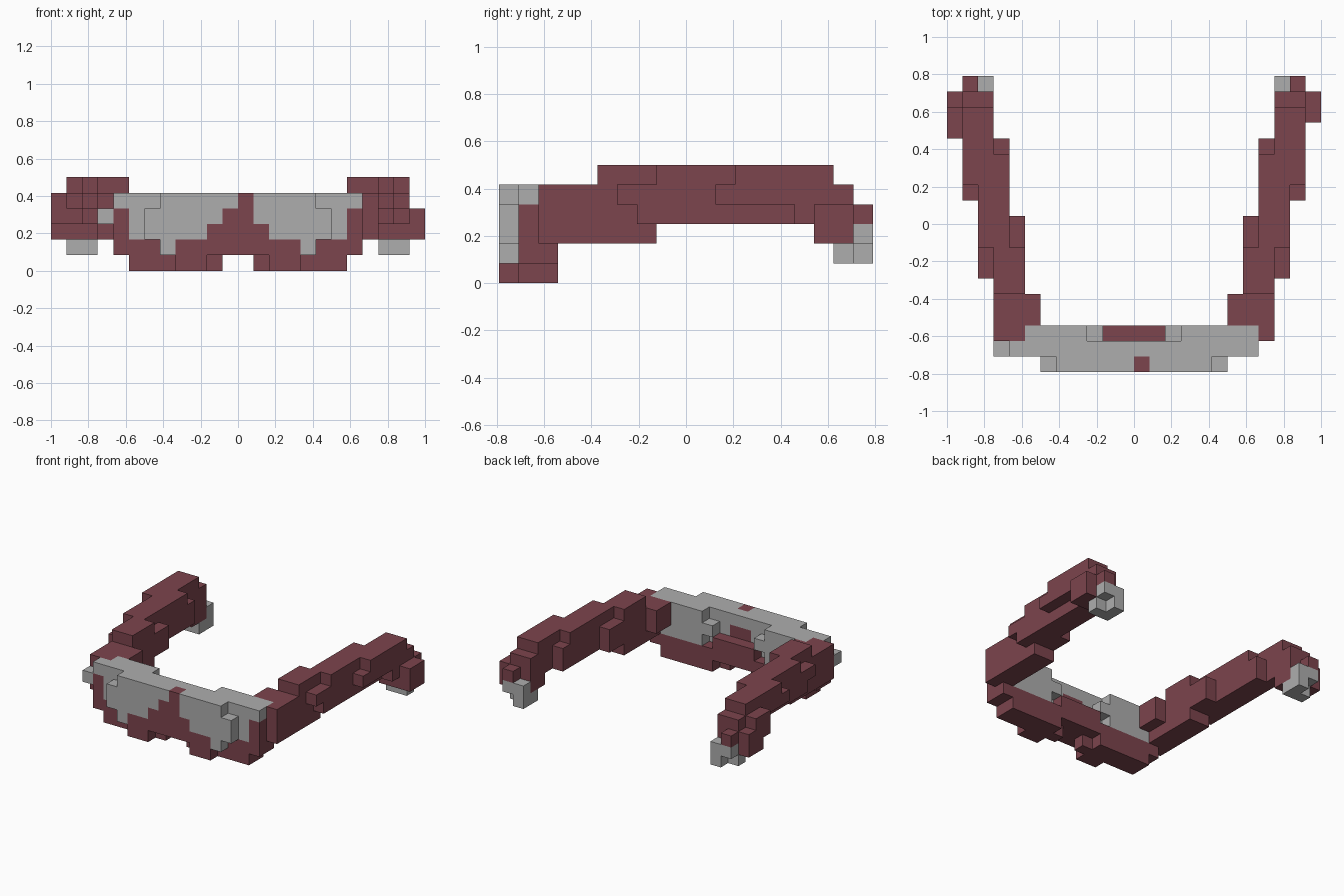
import bpy, bmesh, math
from mathutils import Vector

cube = bpy.data.objects.get("Cube")
if cube:
    bpy.data.objects.remove(cube, do_unlink=True)

U = 1 / 12            # edge of one block
Y0 = -9.5 * U         # front of the model
RED, GREY = 0, 1


def make_material(name, rgb):
    m = bpy.data.materials.new(name)
    m.use_nodes = True
    m.diffuse_color = (*rgb, 1)
    m.node_tree.nodes["Principled BSDF"].inputs["Base Color"].default_value = (*rgb, 1)
    return m


MATERIALS = [make_material("dark red", (0.202, 0.058, 0.074)),
             make_material("light grey", (0.423, 0.423, 0.423))]


def fill(cells, colour, x0, x1, y0, y1, z0, z1):
    """Fill a box of blocks; later boxes repaint earlier ones."""
    for x in range(x0, x1):
        for y in range(y0, y1):
            for z in range(z0, z1):
                cells[(x, y, z)] = colour


def fill_both(cells, colour, x0, x1, *rest):
    fill(cells, colour, x0, x1, *rest)
    fill(cells, colour, -x1, -x0, *rest)


# Front panel: grey shield with clipped corners
panel = {}
fill(panel, GREY, -5, 5, 0, 1, 1, 5)
fill(panel, GREY, -6, 6, 0, 1, 2, 4)
fill(panel, GREY, -8, 8, 1, 2, 2, 5)
fill_both(panel, GREY, 3, 7, 2, 3, 2, 5)
fill(panel, GREY, 7, 8, 2, 3, 4, 5)
fill_both(panel, GREY, 2, 3, 2, 3, 3, 4)
# Red side posts and corners
fill_both(panel, RED, 7, 8, 1, 3, 2, 4)
fill_both(panel, RED, 8, 9, 2, 3, 2, 5)
fill(panel, RED, -8, -7, 2, 3, 4, 5)
fill(panel, GREY, -9, -8, 1, 2, 3, 4)
# Red lower rim, feet and back shelf
fill(panel, RED, -4, 4, 0, 1, 1, 2)
fill(panel, RED, -8, 8, 1, 3, 1, 2)
fill_both(panel, RED, 2, 4, 0, 1, 0, 1)
fill_both(panel, RED, 1, 7, 1, 2, 0, 1)
fill_both(panel, RED, 2, 7, 2, 3, 0, 1)
fill(panel, RED, -2, 2, 2, 3, 2, 3)
# Red stepped peak in the middle
fill(panel, RED, -2, 2, 0, 2, 2, 3)
fill(panel, RED, -1, 1, 0, 2, 3, 4)
fill(panel, RED, 0, 1, 0, 1, 4, 5)

# Arm layers from the underside up: x0, x1, y0, y1 for each height
ARM = {
    2: [(7, 9, 3, 6), (7, 9, 6, 8), (9, 12, 16, 18)],
    3: [(6, 9, 3, 5), (7, 9, 5, 7), (7, 10, 7, 10), (8, 10, 10, 15),
        (9, 11, 15, 18), (10, 11, 18, 19), (11, 12, 16, 18)],
    4: [(6, 9, 3, 5), (7, 9, 5, 6), (7, 10, 6, 10), (8, 10, 10, 11),
        (8, 11, 11, 15), (9, 11, 15, 18)],
    5: [(7, 9, 5, 8), (8, 10, 8, 12), (8, 11, 12, 14), (9, 11, 14, 17)],
}
arm = {}
for height, boxes in ARM.items():
    for box in boxes:
        fill(arm, RED, *box, height, height + 1)
# Grey claw under the arm tip
fill(arm, GREY, 9, 11, 17, 18, 1, 2)
fill(arm, GREY, 9, 11, 18, 19, 2, 3)
fill(arm, GREY, 9, 10, 18, 19, 1, 2)

right_arm = {(-x - 1, y, z): c for (x, y, z), c in arm.items()}
# Extra outer spur on the right arm
fill(right_arm, RED, -12, -11, 15, 18, 3, 4)
fill(right_arm, RED, -12, -11, 15, 17, 4, 5)

parts = {"front_panel": panel, "left_arm": arm, "right_arm": right_arm}
solid = set().union(*parts.values())


def build(name, cells):
    """Skin the exposed sides of the blocks and merge flat areas."""
    bm = bmesh.new()
    for cell, colour in cells.items():
        centre = Vector(cell) + Vector((0.5, 0.5, 0.5))
        for axis in range(3):
            for sign in (-1, 1):
                n = Vector((0, 0, 0))
                n[axis] = sign
                if tuple(int(a + b) for a, b in zip(cell, n)) in solid:
                    continue
                a = Vector((0, 0, 0))
                a[(axis + 1) % 3] = 0.5
                b = n.cross(a)
                corners = [centre + n / 2 + p for p in (a + b, b - a, -a - b, a - b)]
                f = bm.faces.new([bm.verts.new((p.x * U, p.y * U + Y0, p.z * U))
                                  for p in corners])
                f.material_index = colour
    bmesh.ops.remove_doubles(bm, verts=bm.verts, dist=U / 100)
    bmesh.ops.dissolve_limit(bm, angle_limit=math.radians(1), verts=bm.verts,
                             edges=bm.edges, delimit={'MATERIAL'})
    mesh = bpy.data.meshes.new(name)
    bm.to_mesh(mesh)
    bm.free()
    for m in MATERIALS:
        mesh.materials.append(m)
    bpy.context.scene.collection.objects.link(bpy.data.objects.new(name, mesh))


for part_name, part_cells in parts.items():
    build(part_name, part_cells)
